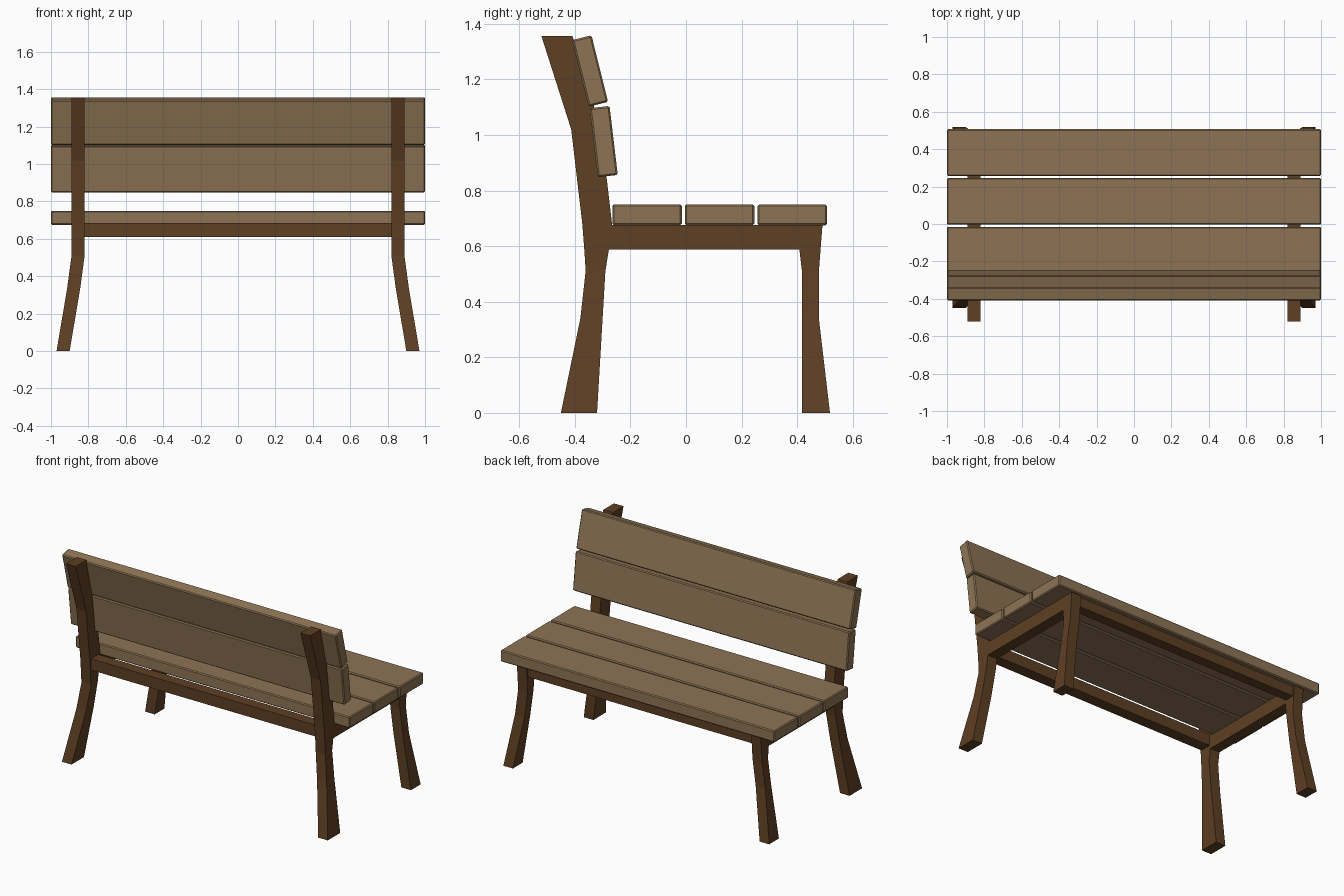
import bpy, bmesh, math

if "Cube" in bpy.data.objects:
    bpy.data.objects.remove(bpy.data.objects["Cube"])


def material(name, rgb):
    m = bpy.data.materials.new(name)
    m.diffuse_color = (*rgb, 1)
    m.use_nodes = True
    m.node_tree.nodes["Principled BSDF"].inputs["Base Color"].default_value = m.diffuse_color
    return m


PLANK = material("light_wood", (0.27, 0.175, 0.09))
FRAME = material("dark_wood", (0.112, 0.05, 0.017))


def add_object(name, bm, mat):
    bmesh.ops.recalc_face_normals(bm, faces=bm.faces)
    me = bpy.data.meshes.new(name)
    bm.to_mesh(me)
    bm.free()
    me.materials.append(mat)
    ob = bpy.data.objects.new(name, me)
    bpy.context.collection.objects.link(ob)
    return ob


def box(name, size, loc, mat, tilt=0, bevel=0):
    bm = bmesh.new()
    bmesh.ops.create_cube(bm, size=1)
    bmesh.ops.scale(bm, vec=size, verts=bm.verts)
    ob = add_object(name, bm, mat)
    ob.location = loc
    ob.rotation_euler.x = math.radians(tilt)
    if bevel:
        mod = ob.modifiers.new("soft_edges", 'BEVEL')
        mod.width, mod.segments = bevel, 1
    return ob


def splay(z):
    # outward offset of the leg below the seat
    if z >= 0.51:
        return 0
    if z >= 0.34:
        return 0.023 * (0.51 - z) / 0.17
    return 0.023 + 0.057 * (0.34 - z) / 0.34


def leg(name, stations, side):
    # stations: (height, back y, front y), lofted as a square-section post
    bm = bmesh.new()
    rings = []
    for z, y0, y1 in stations:
        xa, xb = 0.82 + splay(z), 0.89 + splay(z)
        rings.append([bm.verts.new((side * x, y, z))
                      for x, y in ((xa, y0), (xb, y0), (xb, y1), (xa, y1))])
    for a, b in zip(rings, rings[1:]):
        for i in range(4):
            j = (i + 1) % 4
            bm.faces.new((a[i], a[j], b[j], b[i]))
    bm.faces.new(rings[0])
    bm.faces.new(rings[-1])
    add_object(name, bm, FRAME)


# Legs and side rails
back_post = [(0, -0.45, -0.32), (0.34, -0.38, -0.30), (0.51, -0.361, -0.29),
             (0.59, -0.366, -0.277), (0.68, -0.373, -0.266),
             (1.02, -0.413, -0.306), (1.355, -0.52, -0.408)]
front_post = [(0, 0.417, 0.518), (0.34, 0.417, 0.478), (0.51, 0.417, 0.478),
              (0.587, 0.408, 0.484), (0.676, 0.408, 0.491)]
for side, label in ((1, "right"), (-1, "left")):
    leg("back_leg_" + label, back_post, side)
    leg("front_leg_" + label, front_post, side)
    box("side_rail_" + label, (0.07, 0.70, 0.089), (side * 0.855, 0.065, 0.6315), FRAME)

# Long rails between the legs
box("back_rail", (1.65, 0.075, 0.075), (0, -0.322, 0.6475), FRAME)
box("front_rail", (1.65, 0.065, 0.066), (0, 0.445, 0.643), FRAME)

# Seat planks
for i, y in enumerate((-0.14, 0.121, 0.382)):
    box(f"seat_plank_{i + 1}", (2, 0.25, 0.075), (0, y, 0.7125), PLANK, bevel=0.006)

# Backrest planks
box("back_plank_lower", (2, 0.072, 0.25), (0, -0.296, 0.976), PLANK, 6.8, 0.006)
box("back_plank_upper", (2, 0.072, 0.247), (0, -0.345, 1.23), PLANK, 14, 0.006)
